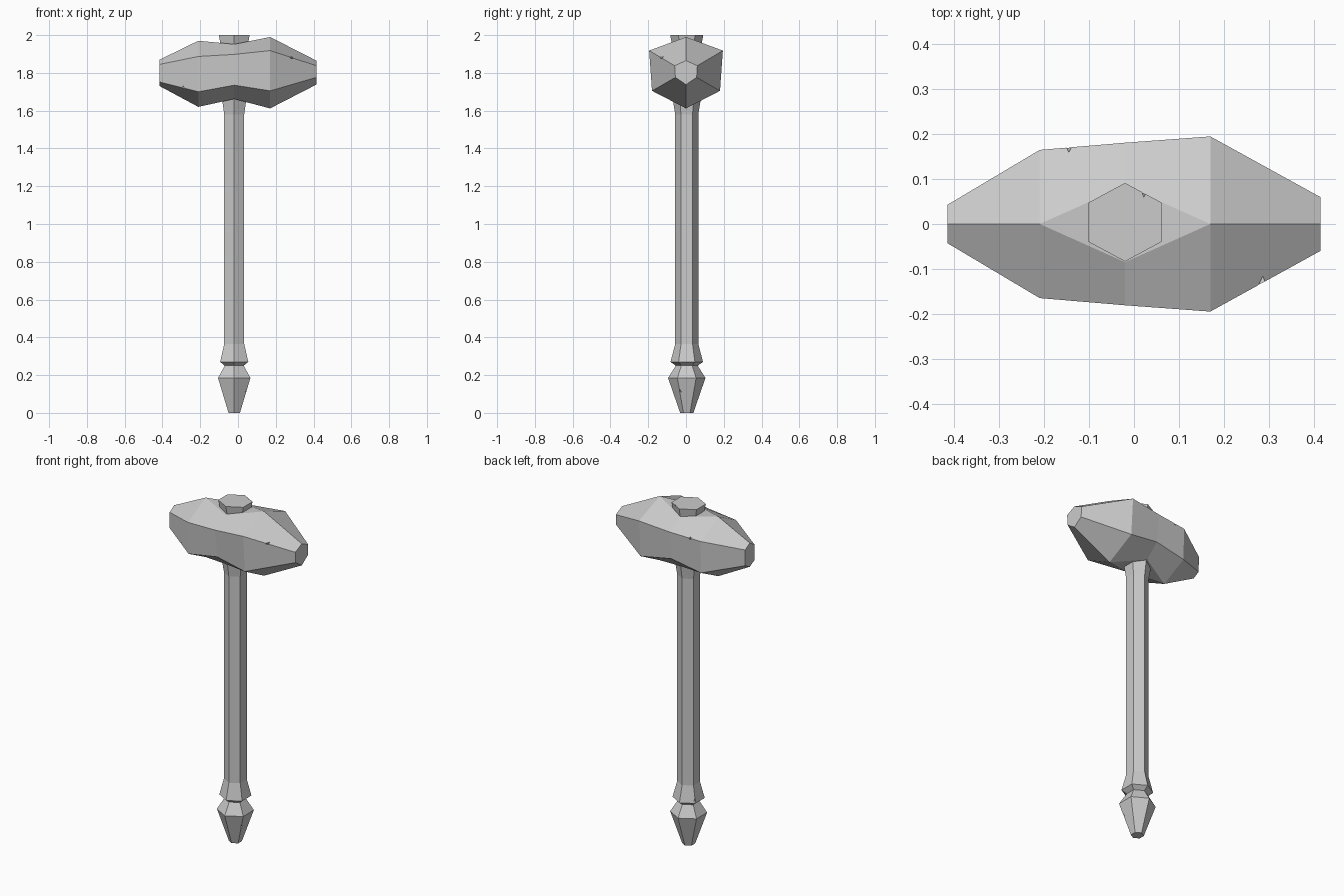
import bpy, bmesh, math
from mathutils import Vector

if "Cube" in bpy.data.objects:
    bpy.data.objects.remove(bpy.data.objects["Cube"])


def loft(name, rings):
    """Skin closed rings of equal length, cap both ends."""
    bm = bmesh.new()
    loops = [[bm.verts.new(p) for p in r] for r in rings]
    n = len(loops[0])
    for a, b in zip(loops, loops[1:]):
        for i in range(n):
            j = (i + 1) % n
            bm.faces.new((a[i], a[j], b[j], b[i]))
    bm.faces.new(loops[0][::-1])
    bm.faces.new(loops[-1])
    bmesh.ops.remove_doubles(bm, verts=bm.verts, dist=0.0005)
    bmesh.ops.recalc_face_normals(bm, faces=bm.faces)
    me = bpy.data.meshes.new(name)
    bm.to_mesh(me)
    bm.free()
    ob = bpy.data.objects.new(name, me)
    bpy.context.collection.objects.link(ob)
    return ob


def chip(target, loc, aim, scale):
    """Cut a small wedge-shaped nick, the cutter tip pointing along aim."""
    bpy.ops.mesh.primitive_cone_add(vertices=3, radius1=1, depth=2, location=loc)
    c = bpy.context.object
    c.name = "nick_cutter"
    c.rotation_euler = Vector(aim).to_track_quat('Z', 'Y').to_euler()
    c.scale = scale
    c.hide_render = True
    c.display_type = 'WIRE'
    m = target.modifiers.new("nick", 'BOOLEAN')
    m.operation = 'DIFFERENCE'
    m.solver = 'EXACT'
    m.object = c
    c.hide_set(True)


# handle: six-sided shaft with pommel, collar, flare and top cap (z, radius)
profile = [(0, .035), (.185, .099), (.25, .058), (.27, .086), (.365, .061),
           (1.58, .061), (1.66, .074), (1.95, .082), (2.0, .092)]
cx, cy = -.02, .004
handle = loft("handle", [
    [(cx + r * math.cos(a) * (1.0 if z < 1.9 else 1.02),
      cy + r * math.sin(a) * (1.0 if z < 1.9 else .95), z)
     for a in (math.radians(30 + 60 * i) for i in range(6))]
    for z, r in profile])

# head: x, top z, upper edge y/z, lower edge y/z, bottom z, flat half-width
stations = [
    (-.415, 1.87, .043, 1.845, .042, 1.752, 1.73, 0),
    (-.21, 1.97, .165, 1.887, .160, 1.70, 1.62, 0),
    (-.02, 1.952, .181, 1.898, .165, 1.735, 1.662, .085),
    (.17, 1.99, .195, 1.918, .180, 1.705, 1.612, 0),
    (.415, 1.865, .060, 1.838, .056, 1.776, 1.738, 0)]
head = loft("head", [
    [(x, w, zt), (x, yu, zu), (x, yl, zl), (x, w, zb),
     (x, -w, zb), (x, -yl, zl), (x, -yu, zu), (x, -w, zt)]
    for x, zt, yu, zu, yl, zl, zb, w in stations])

# nicks on the head edges
chip(head, (.285, -.134, 1.885), (.1, 1, -.5), (.022, .03, .035))
chip(head, (-.145, .175, 1.892), (0, -1, -.4), (.022, .03, .035))
chip(head, (-.29, -.118, 1.72), (0, 1, .5), (.02, .02, .025))

# nicks on the cap, pommel and collar
chip(handle, (.022, .075, 2.005), (0, -.8, -.6), (.014, .02, .035))
chip(handle, (.048, -.034, .115), (-.87, .5, .1), (.02, .025, .025))
chip(handle, (-.092, .046, .285), (.87, -.5, 0), (.015, .03, .025))
